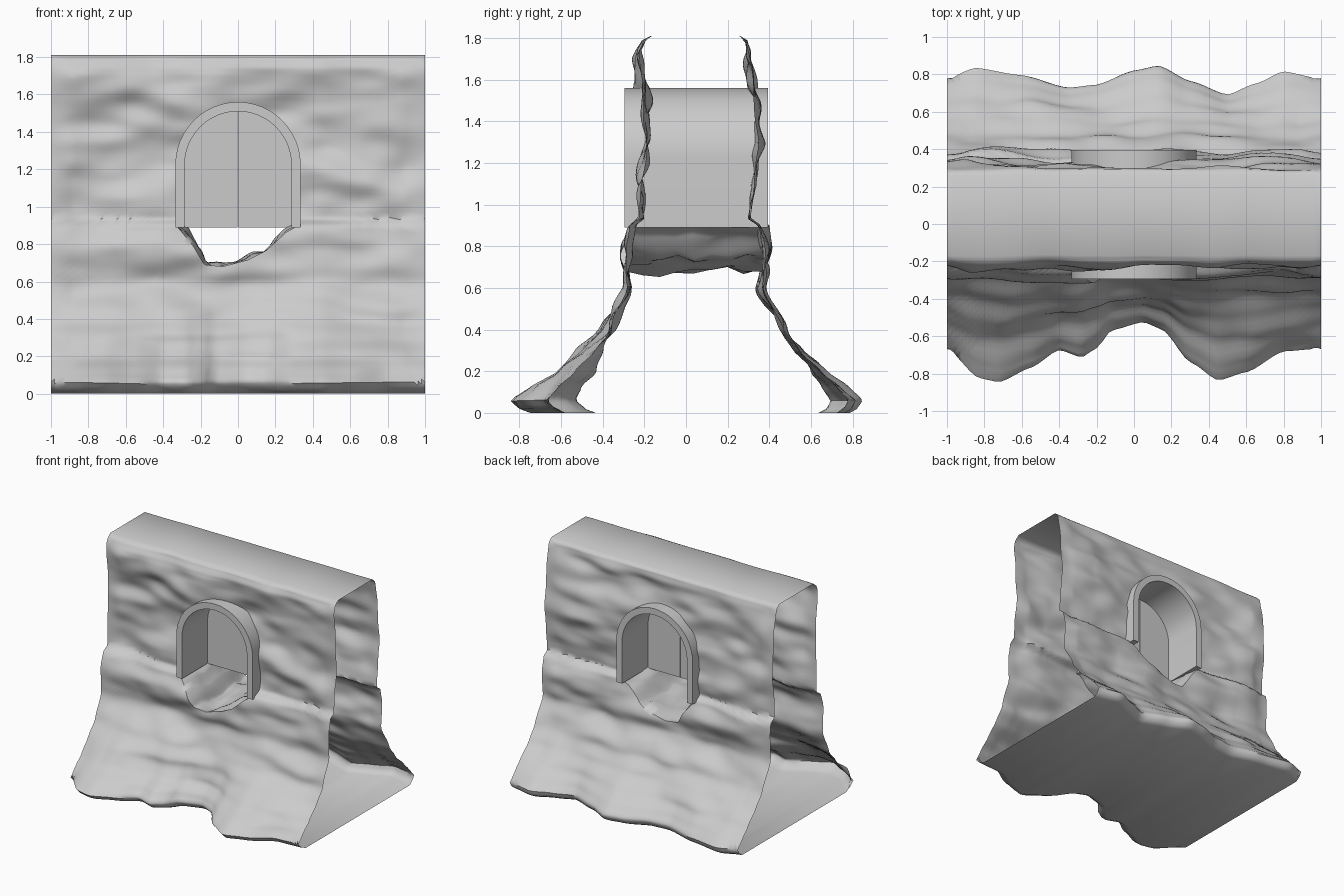
import bpy, bmesh, math
from mathutils import Vector, noise

if "Cube" in bpy.data.objects:
    bpy.data.objects.remove(bpy.data.objects["Cube"])

TOP = 1.81
CENTRE = (0.0, 1.1)


def interp(pts, t):
    """Smoothed interpolation through sorted (t, value) pairs."""
    if t <= pts[0][0]:
        return pts[0][1]
    for (a, va), (b, vb) in zip(pts, pts[1:]):
        if t <= b:
            k = (t - a) / (b - a)
            k = 0.5 * k + 0.5 * k * k * (3 - 2 * k)
            return va + (vb - va) * k
    return pts[-1][1]


def finish(bm, name, angle=35):
    bmesh.ops.recalc_face_normals(bm, faces=bm.faces)
    me = bpy.data.meshes.new(name)
    bm.to_mesh(me)
    bm.free()
    ob = bpy.data.objects.new(name, me)
    bpy.context.collection.objects.link(ob)
    bpy.ops.object.select_all(action='DESELECT')
    ob.select_set(True)
    bpy.context.view_layer.objects.active = ob
    bpy.ops.object.shade_smooth_by_angle(angle=math.radians(angle))
    return ob


def arch(half, spring, n=24):
    """Arch points (x, z) from right springing over to the left one."""
    return [(half * math.cos(math.pi * i / n), spring + half * math.sin(math.pi * i / n))
            for i in range(n + 1)]


# Side profiles (z, distance from centre) and toe outlines (x, distance)
FRONT = [(0, .61), (.02, .66), (.06, .70), (.12, .64), (.2, .545), (.3, .45), (.4, .375),
         (.6, .285), (.8, .29), (.9, .265), (.935, .215), (1.1, .21), (1.3, .195),
         (1.55, .205), (1.74, .22), (1.79, .205), (1.81, .17)]
BACK = [(0, .72), (.02, .755), (.06, .775), (.12, .72), (.2, .645), (.3, .55), (.4, .475),
        (.6, .365), (.8, .375), (.9, .365), (.935, .315), (1.1, .32), (1.3, .345),
        (1.55, .325), (1.74, .30), (1.79, .29), (1.81, .26)]
FRONT_TOE = [(-1, .67), (-.83, .82), (-.72, .84), (-.55, .77), (-.4, .68), (-.28, .72),
             (-.2, .67), (-.12, .57), (.05, .52), (.15, .56), (.3, .74), (.45, .84),
             (.6, .79), (.8, .68), (1, .67)]
BACK_TOE = [(-1, .78), (-.85, .84), (-.6, .80), (-.35, .73), (-.2, .74), (0, .82),
            (.13, .845), (.3, .76), (.5, .69), (.65, .75), (.8, .82), (1, .78)]


def depth(x, z, side):
    prof, toe, mean = (FRONT, FRONT_TOE, .70) if side < 0 else (BACK, BACK_TOE, .775)
    d = interp(prof, z)
    d += (interp(toe, x) - mean) * max(0, 1 - max(0, z - .06) / .5) ** 1.6
    # horizontally stretched rock relief, faded at the top, toe and open ends
    fade = min(1, (TOP - z) / .12 + .15) * min(1, z / .25) * min(1, (1 - abs(x)) / .15 + .25)
    p = Vector((x * 2.1, side * 7.3, z * 4.6))
    n = noise.noise(p) + .45 * noise.noise(p * 2.1 + Vector((5, 0, 3)))
    return side * (d + .055 * fade * n)


# Rock opening: arch on top, ragged notch below
HOLE = arch(.322, 1.23) + [(-.322, .89), (-.24, .79), (-.18, .69), (-.08, .68), (.05, .715),
                           (.15, .765), (.26, .865), (.322, .90)]


def hole_hit(dx, dz):
    """Where a ray from the centre meets the opening outline."""
    for i, (ax, az) in enumerate(HOLE):
        bx, bz = HOLE[(i + 1) % len(HOLE)]
        ax, az2, bx, bz2 = ax, az - CENTRE[1], bx, bz - CENTRE[1]
        ex, ez = bx - ax, bz2 - az2
        den = dx * ez - dz * ex
        if abs(den) < 1e-12:
            continue
        t = (ax * ez - az2 * ex) / den
        s = (ax * dz - az2 * dx) / den
        if t > 0 and -1e-6 <= s <= 1 + 1e-6:
            return dx * t, CENTRE[1] + dz * t
    return CENTRE


# Rock wall: two relief faces with an opening, joined by a tunnel, top and base
NX, NZ, RINGS, TUN = 56, 60, 40, 8
border = [(-1 + 2 * i / NX, 0) for i in range(NX)]
border += [(1, TOP * i / NZ) for i in range(NZ)]
border += [(1 - 2 * i / NX, TOP) for i in range(NX)]
border += [(-1, TOP - TOP * i / NZ) for i in range(NZ)]
N = len(border)
inner = [hole_hit(x, z - CENTRE[1]) for x, z in border]

bm = bmesh.new()
rows = []
for side in (-1, 1):
    grid = []
    for r in range(RINGS + 1):
        k = r / RINGS
        ring = []
        for (ix, iz), (ox, oz) in zip(inner, border):
            x, z = ix + (ox - ix) * k, iz + (oz - iz) * k
            ring.append(bm.verts.new((x, depth(x, z, side), z)))
        grid.append(ring)
    rows.append(grid)


def skin(a, b, indices):
    for i in indices:
        j = (i + 1) % N
        bm.faces.new((a[i], a[j], b[j], b[i]))


for grid in rows:
    for a, b in zip(grid, grid[1:]):
        skin(a, b, range(N))
prev = rows[0][0]
for t in range(1, TUN + 1):
    if t == TUN:
        cur = rows[1][0]
    else:
        cur = []
        for i, (x, z) in enumerate(inner):
            y = prev[i].co.y + (rows[1][0][i].co.y - prev[i].co.y) / (TUN + 1 - t)
            low = min(1, max(0, (.92 - z) / .06))
            s = .05 * low * noise.noise(Vector((x * 7, y * 9, z * 7)))
            pinch = 1 - .12 * low * math.sin(math.pi * t / TUN)
            cur.append(bm.verts.new((x * pinch, y, z + s)))
    skin(prev, cur, range(N))
    prev = cur
skin(rows[0][-1], rows[1][-1], range(NX))
skin(rows[0][-1], rows[1][-1], range(NX + NZ, 2 * NX + NZ))
finish(bm, "rock_wall", 50)

# Arched window surround, open at the bottom
bm = bmesh.new()
outer = [(.335, .89)] + arch(.335, 1.225) + [(-.335, .89)]
inside = [(.285, .89)] + arch(.285, 1.225) + [(-.285, .89)]
loops = [[bm.verts.new((x, y, z)) for x, z in prof]
         for prof, y in ((outer, -.295), (outer, .395), (inside, .395), (inside, -.295))]
for a, b in zip(loops, loops[1:] + loops[:1]):
    for i in range(len(a) - 1):
        bm.faces.new((a[i], a[i + 1], b[i + 1], b[i]))
for e in (0, -1):
    bm.faces.new([lp[e] for lp in loops])
finish(bm, "arch_surround")

# Pair of shutters meeting on the centre line
for sx, name in ((1, "right_shutter"), (-1, "left_shutter")):
    bm = bmesh.new()
    g = .002
    prof = [(g, .89), (.30, .89)] + [(max(x, g), z) for x, z in arch(.30, 1.225) if x > -.001]
    f = bm.faces.new([bm.verts.new((sx * x, .025, z)) for x, z in prof])
    ext = bmesh.ops.extrude_face_region(bm, geom=[f], use_keep_orig=True)
    for v in ext["geom"]:
        if isinstance(v, bmesh.types.BMVert):
            v.co.y = .07
    finish(bm, name)
